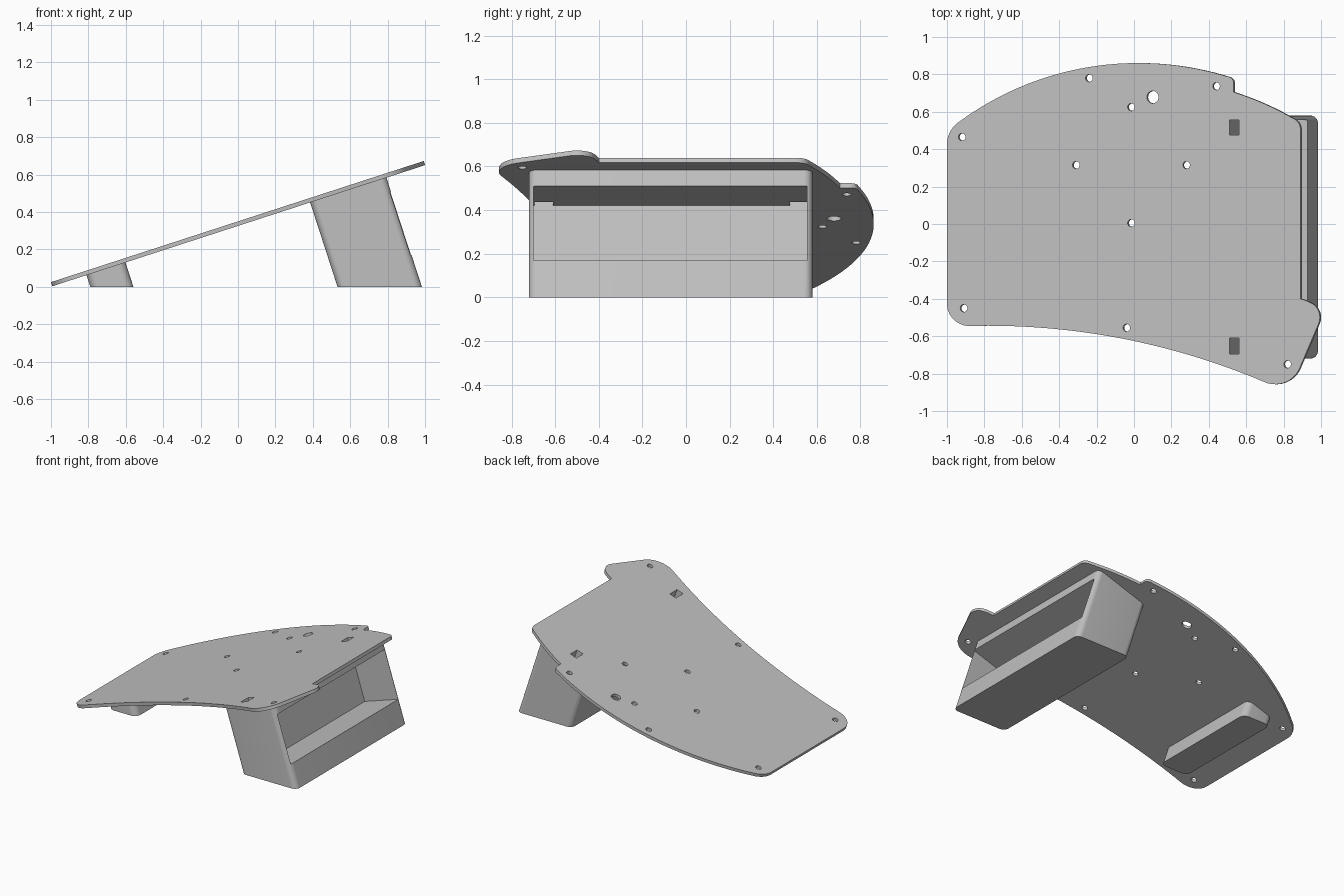
import bpy, bmesh, math
from mathutils import Vector

if "Cube" in bpy.data.objects:
    bpy.data.objects.remove(bpy.data.objects["Cube"])

TILT = math.radians(18)
C, S = math.cos(TILT), math.sin(TILT)
RISE = 0.35          # height of the plate top at the centre
THICK = 0.023

grey = bpy.data.materials.new("light_grey")
grey.use_nodes = True
grey.diffuse_color = (0.53, 0.53, 0.53, 1)
grey.node_tree.nodes["Principled BSDF"].inputs["Base Color"].default_value = grey.diffuse_color


def place(u, y, n):
    """Tilted plate coordinates to world space."""
    return Vector((u * C - n * S, y, RISE + u * S + n * C))


def ground(u):
    """Plate-normal offset at which the floor is reached."""
    return -(RISE + u * S) / C


def prism(name, outline, top, bottom=None):
    """Extrude an outline along the plate normal, down to the floor by default."""
    bm = bmesh.new()
    hi = [bm.verts.new(place(u, y, top)) for u, y in outline]
    lo = [bm.verts.new(place(u, y, ground(u) if bottom is None else bottom)) for u, y in outline]
    bm.faces.new(hi)
    bm.faces.new(lo[::-1])
    for i in range(len(hi)):
        j = (i + 1) % len(hi)
        bm.faces.new((hi[i], lo[i], lo[j], hi[j]))
    bmesh.ops.recalc_face_normals(bm, faces=bm.faces)
    mesh = bpy.data.meshes.new(name)
    bm.to_mesh(mesh)
    bm.free()
    mesh.materials.append(grey)
    ob = bpy.data.objects.new(name, mesh)
    bpy.context.collection.objects.link(ob)
    return ob


def rect(u0, u1, y0, y1):
    return [(u0, y0), (u1, y0), (u1, y1), (u0, y1)]


def rounded_rect(u0, u1, y0, y1, r, steps=8):
    pts = []
    corners = [(u1 - r, y1 - r), (u0 + r, y1 - r), (u0 + r, y0 + r), (u1 - r, y0 + r)]
    for k, (cu, cy) in enumerate(corners):
        for i in range(steps + 1):
            a = (k + i / steps) * math.pi / 2
            pts.append((cu + r * math.cos(a), cy + r * math.sin(a)))
    return pts


def circle(u, y, r, steps=24):
    return [(u + r * math.cos(i * math.tau / steps), y + r * math.sin(i * math.tau / steps))
            for i in range(steps)]


def arc(a, b, c, steps):
    """Circular arc through three points."""
    (ax, ay), (bx, by), (cx, cy) = a, b, c
    d = 2 * (ax * (by - cy) + bx * (cy - ay) + cx * (ay - by))
    qa, qb, qc = ax * ax + ay * ay, bx * bx + by * by, cx * cx + cy * cy
    ox = (qa * (by - cy) + qb * (cy - ay) + qc * (ay - by)) / d
    oy = (qa * (cx - bx) + qb * (ax - cx) + qc * (bx - ax)) / d
    r = math.hypot(ax - ox, ay - oy)
    start = math.atan2(ay - oy, ax - ox)
    sweep = math.atan2(cy - oy, cx - ox) - start
    sweep = (sweep + math.pi) % math.tau - math.pi
    return [(ox + r * math.cos(start + sweep * i / steps),
             oy + r * math.sin(start + sweep * i / steps)) for i in range(steps + 1)]


def cut(ob, cutters):
    """Subtract the cutters, then discard them."""
    bpy.context.view_layer.objects.active = ob
    for cutter in cutters:
        mod = ob.modifiers.new("cut", "BOOLEAN")
        mod.operation, mod.solver, mod.object = "DIFFERENCE", "EXACT", cutter
        bpy.ops.object.modifier_apply(modifier=mod.name)
        bpy.data.objects.remove(cutter)


# Plate outline, clockwise from the left edge: (start, middle, end) of each arc
path = [
    ((-1, 0.425), (-0.985, 0.49), (-0.93, 0.55)),
    ((-0.93, 0.55), (-0.02, 0.86), (0.50, 0.788)),
    ((0.50, 0.788), (0.525, 0.775), (0.533, 0.75)),
    ((0.533, 0.705), (0.71, 0.637), (0.85, 0.565)),
    ((0.85, 0.565), (0.88, 0.54), (0.89, 0.505)),
    ((0.89, -0.40), (0.925, -0.412), (0.96, -0.43)),
    ((0.96, -0.43), (0.99, -0.475), (0.988, -0.53)),
    ((0.89, -0.76), (0.81, -0.846), (0.69, -0.842)),
    ((0.69, -0.842), (0.03, -0.632), (-0.87, -0.545)),
    ((-0.87, -0.545), (-0.965, -0.51), (-1, -0.42)),
]
outline = []
for k, (a, b, c) in enumerate(path):
    pts = arc(a, b, c, 40 if k in (1, 8) else 10)
    for x, y in pts:
        if not outline or math.dist(outline[-1], (x / C, y)) > 0.001:
            outline.append((x / C, y))
plate = prism("sloped_plate", outline, 0, -THICK)

# Screw holes and one larger cable hole
screw_holes = [(-0.24, 0.78), (0.44, 0.737), (-0.015, 0.625), (-0.31, 0.315), (0.28, 0.315),
               (-0.015, 0.005), (-0.92, 0.465), (-0.91, -0.45), (-0.04, -0.555), (0.82, -0.75)]
cutters = [prism("hole_cutter", circle(x / C, y, 0.02), 0.1, -0.1) for x, y in screw_holes]
cutters.append(prism("hole_cutter", circle(0.10 / C, 0.678, 0.033), 0.1, -0.1))


# Two rectangular strap slots running through the plate into the box pocket
def slot_cutters():
    return [prism("slot_cutter", rect(0.536, 0.589, y0, y1), 0.1, -0.2)
            for y0, y1 in ((0.477, 0.555), (-0.695, -0.61))]


cut(plate, cutters + slot_cutters())

# Rear support box with an open pocket in its outer face
box = prism("support_box", rounded_rect(0.398, 0.827, -0.72, 0.58, 0.04), -THICK + 0.002)
pocket = prism("pocket_cutter", rect(0.536, 1.0, -0.70, 0.555), -0.10, -0.458)
cut(box, [pocket] + slot_cutters())

# Low foot under the thin end
foot = prism("low_foot", rounded_rect(-0.859, -0.64, -0.39, 0.48, 0.045), -THICK + 0.002)

for ob in (plate, box, foot):
    bpy.ops.object.select_all(action="DESELECT")
    ob.select_set(True)
    bpy.context.view_layer.objects.active = ob
    bpy.ops.object.shade_smooth_by_angle(angle=math.radians(30))
